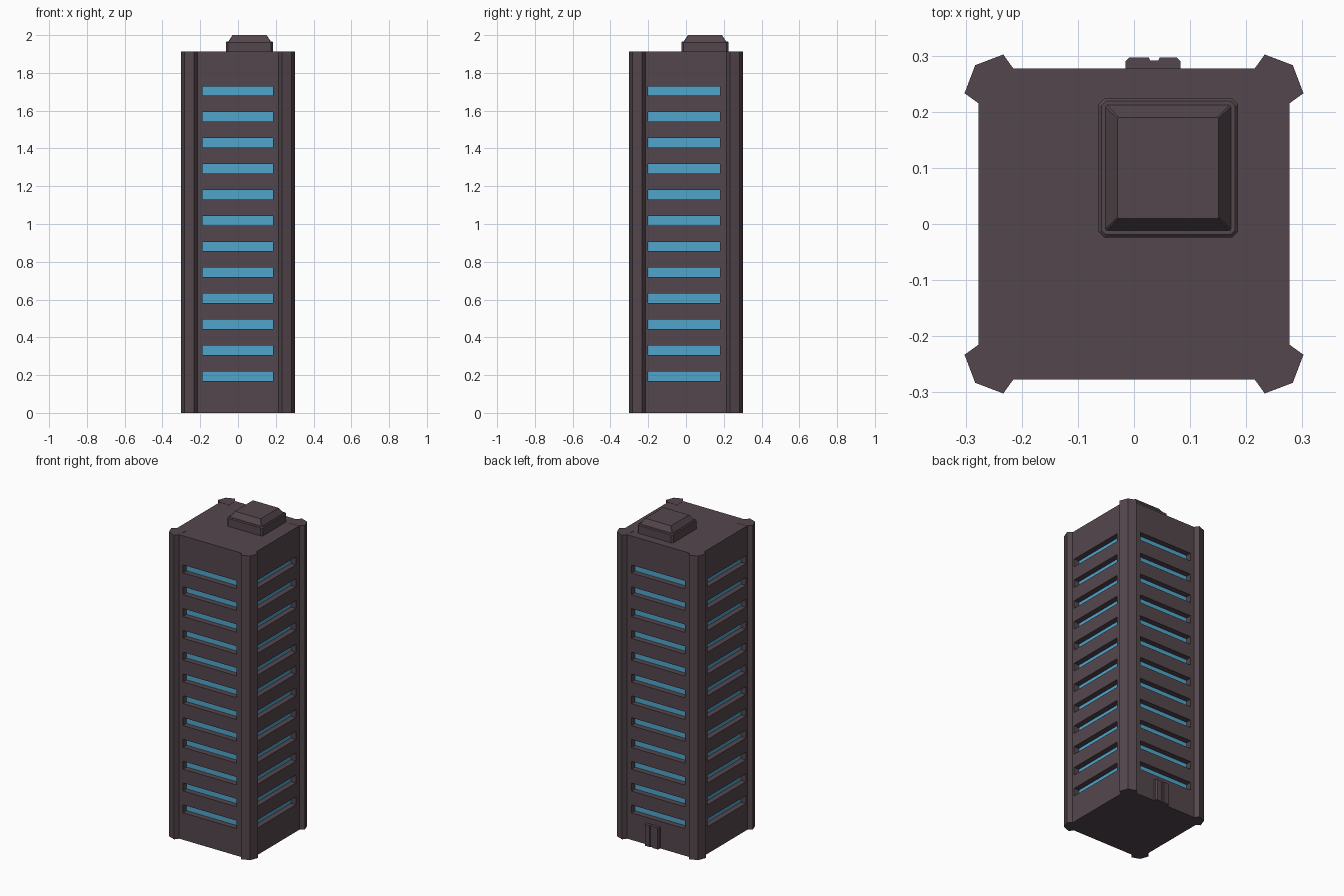
import bpy, bmesh, math
from mathutils import Matrix, Vector

if "Cube" in bpy.data.objects:
    bpy.data.objects.remove(bpy.data.objects["Cube"])

H, HALF = 1.912, 0.277      # body height and half width
ROWS, FIRST, STEP, WIN_H, DEPTH = 12, 0.195, 0.1372, 0.05, 0.035


def material(name, color):
    m = bpy.data.materials.new(name)
    m.diffuse_color = color
    m.use_nodes = True
    m.node_tree.nodes["Principled BSDF"].inputs["Base Color"].default_value = m.diffuse_color
    return m


wall_mat = material("dark_wall", (0.088, 0.062, 0.073, 1))
glass_mat = material("blue_glass", (0.08, 0.38, 0.6, 1))


def finish(name, bm, mats=(wall_mat,)):
    me = bpy.data.meshes.new(name)
    bm.to_mesh(me)
    bm.free()
    for m in mats:
        me.materials.append(m)
    ob = bpy.data.objects.new(name, me)
    bpy.context.collection.objects.link(ob)
    return ob


def prism(name, pts, z0, z1):
    bm = bmesh.new()
    f = bm.faces.new([bm.verts.new((x, y, z0)) for x, y in pts])
    top = bmesh.ops.extrude_face_region(bm, geom=[f])["geom"]
    bmesh.ops.translate(bm, vec=(0, 0, z1 - z0),
                        verts=[v for v in top if isinstance(v, bmesh.types.BMVert)])
    bmesh.ops.recalc_face_normals(bm, faces=bm.faces)
    return finish(name, bm)


# Tower body: four walls, each a grid whose window cells are pushed inward
bm = bmesh.new()
zs = [0.0]
for i in range(ROWS):
    c = FIRST + i * STEP
    zs += [c - WIN_H / 2, c + WIN_H / 2]
zs.append(H)
# window ends along each wall, in wall-local x
for k, (a, b) in enumerate([(-0.188, 0.185), (-0.2, 0.18), (-0.185, 0.188), (-0.18, 0.2)]):
    rot = Matrix.Rotation(k * math.pi / 2, 3, 'Z')
    xs = [-HALF, a, b, HALF]
    grid = [[bm.verts.new(rot @ Vector((x, -HALF, z))) for x in xs] for z in zs]
    inward = rot @ Vector((0, DEPTH, 0))
    for r in range(len(zs) - 1):
        for c in range(3):
            q = [grid[r][c], grid[r][c + 1], grid[r + 1][c + 1], grid[r + 1][c]]
            if c == 1 and r % 2 == 1:
                inner = [bm.verts.new(v.co + inward) for v in q]
                bm.faces.new(inner).material_index = 1
                for i in range(4):
                    j = (i + 1) % 4
                    bm.faces.new([q[i], q[j], inner[j], inner[i]])
            else:
                bm.faces.new(q)
for z, order in ((0, -1), (H, 1)):
    pts = [(-HALF, -HALF), (HALF, -HALF), (HALF, HALF), (-HALF, HALF)][::order]
    bm.faces.new([bm.verts.new((x, y, z)) for x, y in pts])
bmesh.ops.remove_doubles(bm, verts=bm.verts, dist=1e-5)
finish("tower_body", bm, (wall_mat, glass_mat))

# Corner pillars with faceted outer profile
profile = [(0.21, 0.21), (0.277, 0.215), (0.302, 0.233), (0.283, 0.283),
           (0.233, 0.302), (0.215, 0.277)]
for k in range(4):
    ang = k * math.pi / 2
    ca, sa = round(math.cos(ang)), round(math.sin(ang))
    prism(f"corner_pillar_{k + 1}",
          [(x * ca - y * sa, x * sa + y * ca) for x, y in profile], 0, H + 0.001)

# Rooftop housing: chamfered base with a tapered cap
cx, cy = 0.061, 0.1


def chamfered(h, c):
    q = [(h, h - c), (h - c, h), (c - h, h), (-h, h - c),
         (-h, c - h), (c - h, -h), (h - c, -h), (h, c - h)]
    return [(cx + x, cy + y) for x, y in q]


bm = bmesh.new()
layers = [(0.124, 0.01, H - 0.005), (0.124, 0.01, 1.962), (0.119, 0.008, 1.967),
          (0.112, 0.003, 1.967), (0.09, 0.002, 2.0)]
rings = [[bm.verts.new((x, y, z)) for x, y in chamfered(h, c)] for h, c, z in layers]
for lo, hi in zip(rings, rings[1:]):
    for i in range(8):
        j = (i + 1) % 8
        bm.faces.new([lo[i], lo[j], hi[j], hi[i]])
bm.faces.new(rings[-1])
bm.faces.new(rings[0][::-1])
finish("roof_housing", bm)

# Back door with a central groove
prism("back_door", [(-0.015, 0.27), (-0.015, 0.29), (-0.008, 0.297), (0.026, 0.297),
                    (0.029, 0.291), (0.043, 0.291), (0.046, 0.297), (0.076, 0.297),
                    (0.083, 0.29), (0.083, 0.27)], 0, 0.135)
